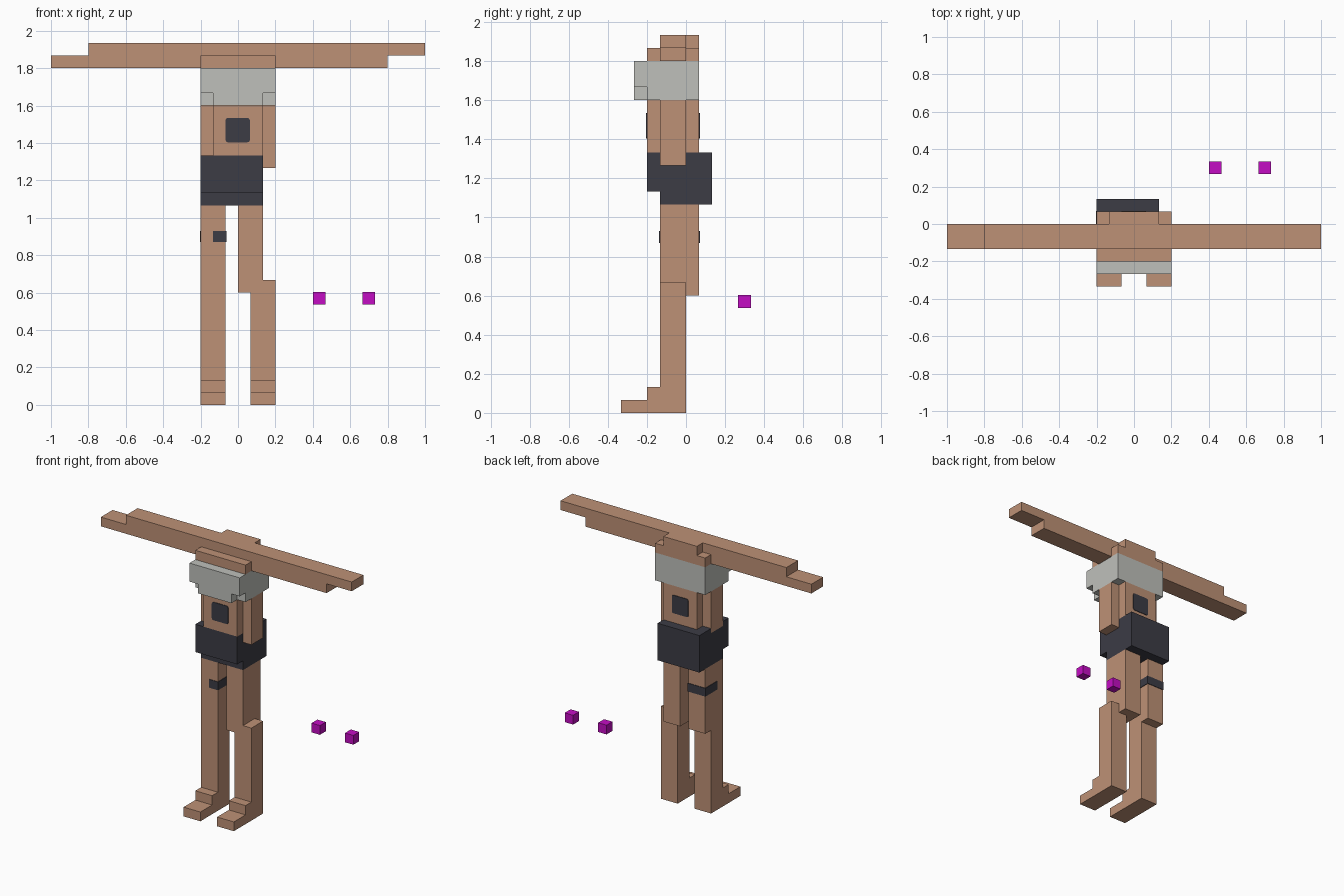
import bpy
import bmesh
from mathutils import Vector

U = 2 / 30      # one block of the grid
T = 0.06        # plate thickness, in blocks

cube = bpy.data.objects.get("Cube")
if cube:
    bpy.data.objects.remove(cube, do_unlink=True)


def material(name, r, g, b):
    mat = bpy.data.materials.new(name)
    mat.use_nodes = True
    mat.diffuse_color = (r, g, b, 1)
    mat.node_tree.nodes["Principled BSDF"].inputs["Base Color"].default_value = (r, g, b, 1)
    return mat


skin = material("tan skin", 0.515, 0.283, 0.181)
grey = material("light grey", 0.52, 0.527, 0.497)
dark = material("dark slate", 0.045, 0.045, 0.06)
magenta = material("magenta", 0.552, 0.004, 0.552)


def build(name, mat, *boxes, rounding=0):
    """One object made of boxes, each given as x, y and z ranges in blocks."""
    bm = bmesh.new()
    for ranges in boxes:
        lo = Vector([r[0] for r in ranges]) * U
        hi = Vector([r[1] for r in ranges]) * U
        verts = bmesh.ops.create_cube(bm, size=1)["verts"]
        for v in verts:
            v.co = (lo + hi) / 2 + v.co * (hi - lo)
    if rounding:
        # round only the edges that run front to back
        edges = [e for e in bm.edges
                 if abs((e.verts[0].co - e.verts[1].co).normalized().y) > 0.9]
        bmesh.ops.bevel(bm, geom=edges, offset=rounding * U, segments=2,
                        profile=0.5, affect='EDGES')
    mesh = bpy.data.meshes.new(name)
    bm.to_mesh(mesh)
    bm.free()
    mesh.materials.append(mat)
    obj = bpy.data.objects.new(name, mesh)
    bpy.context.collection.objects.link(obj)
    return obj


# Long stepped arms, offset one layer from each other
build("arms", skin,
      ((-15, 12), (-2, 0), (27, 28)),
      ((-12, 15), (-2, 0), (28, 29)))

# Shoulder ledges in front of and behind the arms
build("front_ledge", skin, ((-3, 3), (-3, -2), (27, 28)))
build("back_ledge", skin,
      ((-3, 3), (0, 1), (27, 28)),
      ((-2, 2), (0, 1), (28, 29)))

# Grey chest band with a front step cut away at its lower corners
build("chest_band", grey,
      ((-3, 3), (-3, 1), (24, 27)),
      ((-3, 3), (-4, -3), (25, 27)),
      ((-2, 2), (-4, -3), (24, 25)))

# Torso with hanging side columns
build("torso", skin, ((-2, 2), (-3, 1), (20, 24)))
build("right_column", skin, ((-3, -2), (-2, 0), (19.5, 24)))
build("left_column", skin, ((2, 3), (-2, 0), (19, 24)))

# Rounded dark patches on the front and back of the torso
for side, y in (("front", -3), ("back", 1)):
    build(side + "_patch", dark,
          ((-1, 0.95), (y - T, y + T), (21.05, 23)), rounding=0.18)

# Shorts, longer at the back
build("shorts", dark,
      ((-3, 2), (-2, 2), (16, 20)),
      ((-3, 2), (-3, -2), (17, 20)))

# Legs: a deep thigh, a thinner shin set to the front, a stepped foot
for side, thigh_x, shin_x in (("right", (-3, -1), (-3, -1)),
                              ("left", (0, 2), (1, 3))):
    build(side + "_thigh", skin, (thigh_x, (-2, 1), (9, 16)))
    build(side + "_shin", skin, (shin_x, (-2, 0), (0, 10)))
    build(side + "_foot", skin,
          (shin_x, (-5, -2), (0, 1)),
          (shin_x, (-3, -2), (1, 2)))

# Thin strap around the right thigh, open at the outer front
strap_z = (13.05, 13.95)
build("thigh_strap", dark,
      ((-2, -1 + T), (-2 - T, -2 + T), strap_z),
      ((-1 - T, -1 + T), (-2, 1), strap_z),
      ((-3 - T, -1 + T), (1 - T, 1 + T), strap_z),
      ((-3 - T, -3 + T), (-1, 1), strap_z))

# Two loose cubes floating behind
for name, x in (("inner_cube", 6), ("outer_cube", 10)):
    build(name, magenta, ((x, x + 1), (4, 5), (8.05, 9.05)))
